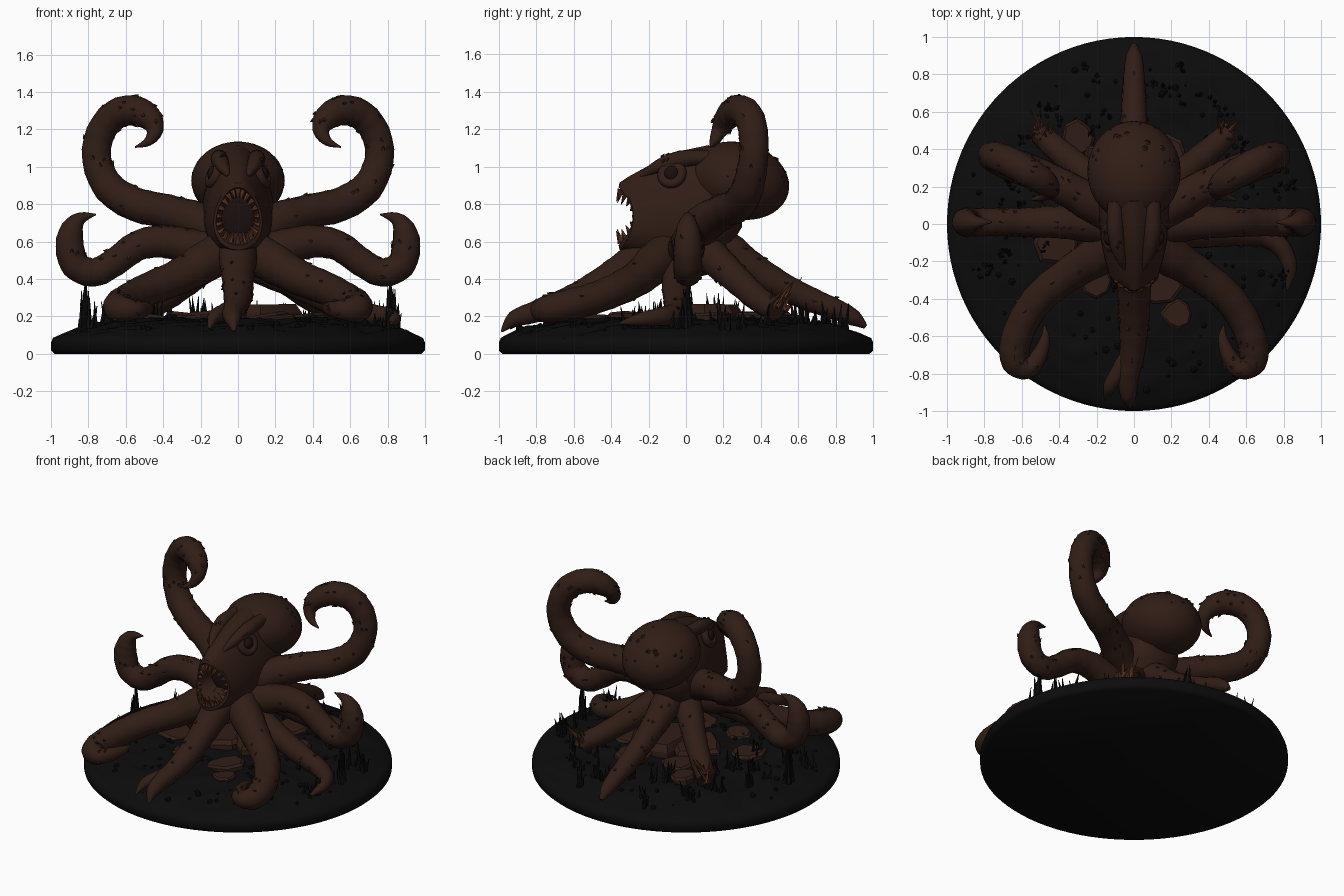
import bpy, bmesh, math, random
from mathutils import Vector, Matrix, noise

if "Cube" in bpy.data.objects:
    bpy.data.objects.remove(bpy.data.objects["Cube"])

random.seed(4)


def material(name, rgb):
    m = bpy.data.materials.new(name)
    m.diffuse_color = (*rgb, 1)
    m.use_nodes = True
    m.node_tree.nodes["Principled BSDF"].inputs["Base Color"].default_value = m.diffuse_color
    return m


SKIN = material("skin", (0.030, 0.0125, 0.008))
SOIL = material("soil", (0.004, 0.0036, 0.004))
BONE = material("bone", (0.11, 0.038, 0.016))
DARK = material("dark", (0.010, 0.005, 0.004))


def finish(bm, name, mat, angle=40):
    bmesh.ops.recalc_face_normals(bm, faces=bm.faces)
    me = bpy.data.meshes.new(name)
    bm.to_mesh(me)
    bm.free()
    ob = bpy.data.objects.new(name, me)
    bpy.context.collection.objects.link(ob)
    me.materials.append(mat)
    bpy.ops.object.select_all(action='DESELECT')
    ob.select_set(True)
    bpy.context.view_layer.objects.active = ob
    bpy.ops.object.shade_smooth_by_angle(angle=math.radians(angle))
    return ob


def loft(bm, rings):
    """Skin a list of point rings and close both ends."""
    vs = [[bm.verts.new(p) for p in r] for r in rings]
    n = len(vs[0])
    for a, b in zip(vs, vs[1:]):
        for i in range(n):
            bm.faces.new((a[i], a[(i + 1) % n], b[(i + 1) % n], b[i]))
    bm.faces.new(vs[0])
    bm.faces.new(vs[-1])


def smooth_path(pts, steps=6):
    """Catmull-Rom through (x, y, z, radius) points."""
    p = [Vector(q) for q in [pts[0]] + pts + [pts[-1]]]
    out = []
    for a, b, c, d in zip(p, p[1:], p[2:], p[3:]):
        for k in range(steps):
            t = k / steps
            out.append(0.5 * (2 * b + (c - a) * t + (2 * a - 5 * b + 4 * c - d) * t * t
                              + (3 * b - a - 3 * c + d) * t ** 3))
    return out + [p[-1]]


def cone(bm, base, direction, r, length, sides=5):
    d = Vector(direction).normalized()
    rot = d.to_track_quat('Z', 'Y').to_matrix().to_4x4()
    bmesh.ops.create_cone(bm, cap_ends=True, segments=sides, radius1=r, radius2=r * 0.1, depth=length,
                          matrix=Matrix.Translation(Vector(base) + d * length / 2) @ rot)


def ball(bm, loc, size, tilt=0):
    m = Matrix.Translation(loc) @ Matrix.Rotation(tilt, 4, 'X') @ Matrix.Diagonal((*size, 1))
    bmesh.ops.create_uvsphere(bm, u_segments=32, v_segments=20, radius=1, matrix=m)


def tentacle(name, pts, sx=1, bumps=26):
    path = smooth_path([(x * sx, y, z, r) for x, y, z, r in pts])
    bm, rings, n, side = bmesh.new(), [], 16, None
    for i, q in enumerate(path):
        t = (path[min(i + 1, len(path) - 1)] - path[max(i - 1, 0)]).to_3d().normalized()
        side = (t.orthogonal() if side is None else side - t * side.dot(t)).normalized()
        up = t.cross(side)
        r = max(q.w, 0.004) * (1 + 0.03 * (i % 4 == 0))
        rings.append([q.to_3d() + r * (math.cos(a) * side + math.sin(a) * up)
                      for a in [2 * math.pi * k / n for k in range(n)]])
    loft(bm, rings)
    # low warts scattered on the hide, swept toward the tip
    for _ in range(bumps):
        i = random.randrange(8, max(10, len(path) - 14))
        p, c = random.choice(rings[i]), path[i].to_3d()
        d = (p - c).normalized() + 1.3 * (path[i + 2] - path[i]).to_3d().normalized()
        cone(bm, c + (p - c) * 0.92, d, 0.013, 0.022)
    return finish(bm, name, SKIN)


def ground(x, y):
    r = math.hypot(x, y)
    z = 0.185 - 0.105 * max(0, (r - 0.35) / 0.65) ** 3
    bump = noise.noise((x * 5, y * 5, 1)) * 0.022 + noise.noise((x * 14, y * 14, 3)) * 0.014
    return z + bump * min(1, (1 - r) * 8)


# Base: round slab with a lumpy mound on top
bm = bmesh.new()
circle = [(math.cos(2 * math.pi * k / 96), math.sin(2 * math.pi * k / 96)) for k in range(96)]
rings = [[(c * r, s * r, z) for c, s in circle] for r, z in ((0.98, 0), (1.0, 0.018), (1.0, 0.06))]
for k in range(36):
    r = 0.985 * (1 - k / 36) + 0.004
    rings.append([(c * r, s * r, ground(c * r, s * r)) for c, s in circle])
loft(bm, rings)
finish(bm, "ground_base", SOIL, 60)

# Head: lofted from the back, over the lips and down into the throat
bm = bmesh.new()
sections = [(0.30, 0.80, 0.10, 0.12, 0), (0.24, 0.80, 0.17, 0.22, 0), (0.12, 0.80, 0.19, 0.315, 0),
            (0.0, 0.785, 0.18, 0.305, 0), (-0.10, 0.775, 0.172, 0.275, 0.01), (-0.18, 0.76, 0.155, 0.24, 0.03),
            (-0.25, 0.745, 0.135, 0.20, 0.06), (-0.28, 0.735, 0.128, 0.18, 0.075), (-0.285, 0.735, 0.115, 0.155, 0.075),
            (-0.26, 0.735, 0.10, 0.13, 0.06), (-0.18, 0.735, 0.09, 0.11, 0.02), (-0.08, 0.735, 0.05, 0.06, 0)]
rings = []
for y, cz, rx, rz, f in sections:
    ang = [2 * math.pi * k / 40 for k in range(40)]
    rings.append([(rx * math.cos(a) * (1 - 0.2 * math.sin(a)), y - f * math.sin(a) ** 2,
                   cz + rz * math.sin(a)) for a in ang])
loft(bm, rings)
finish(bm, "head", SKIN)

bm = bmesh.new()
ball(bm, (0, 0.28, 0.925), (0.25, 0.275, 0.205), math.radians(-14))
for _ in range(36):
    d = Vector((random.uniform(-1, 1), random.uniform(-0.8, 1), random.uniform(0.1, 1))).normalized()
    cone(bm, (d.x * 0.24, 0.28 + d.y * 0.255, 0.925 + d.z * 0.195), d, 0.018, 0.012)
finish(bm, "mantle", SKIN)

bm = bmesh.new()
ball(bm, (0, 0.03, 0.58), (0.18, 0.22, 0.17))
finish(bm, "body_underside", SKIN)

# Throat disc, eyes with lids, brows, teeth
bm = bmesh.new()
ball(bm, (0, -0.17, 0.735), (0.09, 0.02, 0.11))
finish(bm, "throat", DARK)
for sx, side in ((1, "right"), (-1, "left")):
    bm = bmesh.new()
    ball(bm, (0.128 * sx, -0.075, 0.96), (0.035, 0.042, 0.042))
    finish(bm, side + "_eye", DARK)
    bpy.ops.mesh.primitive_torus_add(location=(0.128 * sx, -0.075, 0.96), major_radius=0.054, minor_radius=0.026,
                                     rotation=(0, math.radians(68 * sx), math.radians(-15 * sx)),
                                     major_segments=24, minor_segments=10)
    lid = bpy.context.object
    lid.name = side + "_eyelid"
    lid.data.materials.append(SKIN)
    bpy.ops.object.shade_smooth()
    tentacle(side + "_brow", [(0.05, -0.24, 0.95, 0.01), (0.08, -0.15, 1.0, 0.035), (0.10, -0.03, 1.04, 0.045),
                              (0.10, 0.12, 1.05, 0.04)], sx, 4)
bm = bmesh.new()
for k in range(20):
    a = 2 * math.pi * k / 20
    s, c = math.sin(a), math.cos(a)
    length = 0.03 + 0.045 * abs(s) * random.uniform(0.6, 1.1)
    cone(bm, (0.108 * c * (1 - 0.2 * s), -0.275 - 0.075 * s * s, 0.735 + 0.145 * s), (-0.7 * c, -0.3, -0.9 * s),
         0.015, length, 6)
for k in range(5):
    cone(bm, (-0.08 + 0.04 * k, -0.31, 0.59 + 0.01 * abs(k - 2)), (0, -1, 0.9), 0.012, 0.05, 6)
finish(bm, "teeth", BONE)

# Mirrored tentacles: x, y, z, radius
raised = [(0.04, 0.03, 0.62, 0.11), (0.2, 0.1, 0.70, 0.105), (0.38, 0.2, 0.76, 0.092), (0.55, 0.28, 0.80, 0.09),
          (0.69, 0.33, 0.89, 0.085), (0.755, 0.36, 1.04, 0.078), (0.735, 0.36, 1.18, 0.078),
          (0.66, 0.33, 1.275, 0.08), (0.56, 0.275, 1.302, 0.08), (0.475, 0.22, 1.262, 0.068),
          (0.445, 0.18, 1.195, 0.045), (0.48, 0.15, 1.135, 0.025), (0.55, 0.13, 1.105, 0.004)]
middle = [(0.04, 0.0, 0.56, 0.11), (0.2, 0.0, 0.56, 0.10), (0.38, 0.01, 0.60, 0.088), (0.53, 0.01, 0.58, 0.08),
          (0.66, 0.01, 0.49, 0.075), (0.77, 0.01, 0.435, 0.075), (0.87, 0.01, 0.475, 0.076),
          (0.90, 0.01, 0.58, 0.075), (0.885, 0.01, 0.67, 0.06), (0.84, 0.01, 0.725, 0.033),
          (0.76, 0.01, 0.745, 0.004)]
front = [(0.03, -0.06, 0.57, 0.11), (0.16, -0.15, 0.50, 0.11), (0.32, -0.25, 0.41, 0.095), (0.48, -0.37, 0.345, 0.088),
         (0.58, -0.5, 0.295, 0.084), (0.635, -0.64, 0.26, 0.082), (0.63, -0.74, 0.24, 0.075),
         (0.56, -0.77, 0.235, 0.055), (0.505, -0.70, 0.24, 0.042), (0.475, -0.61, 0.245, 0.025),
         (0.48, -0.54, 0.25, 0.004)]
stump = [(0.03, 0.06, 0.58, 0.12), (0.14, 0.16, 0.50, 0.09), (0.28, 0.29, 0.38, 0.075), (0.40, 0.39, 0.29, 0.068),
         (0.50, 0.48, 0.235, 0.06)]
for sx, side in ((1, "right"), (-1, "left")):
    tentacle(side + "_raised_tentacle", raised, sx, 45)
    tentacle(side + "_middle_tentacle", middle, sx)
    tentacle(side + "_front_tentacle", front, sx)
    tentacle(side + "_torn_tentacle", stump, sx, 8)
    # splintered end of the torn limb
    bm = bmesh.new()
    for _ in range(11):
        b = (sx * random.uniform(0.45, 0.53), random.uniform(0.43, 0.53), random.uniform(0.22, 0.28))
        d = (sx * random.uniform(-0.3, 0.5), random.uniform(-0.1, 0.7), random.uniform(0.4, 1))
        cone(bm, b, d, 0.014, random.uniform(0.06, 0.17))
    finish(bm, side + "_splinters", BONE)

# Single tentacles
tentacle("front_tentacle", [(0, -0.06, 0.56, 0.12), (0, -0.22, 0.52, 0.105), (0, -0.38, 0.42, 0.088),
                            (0, -0.55, 0.32, 0.078), (-0.01, -0.70, 0.26, 0.066), (-0.03, -0.82, 0.22, 0.056),
                            (-0.03, -0.92, 0.185, 0.042), (-0.02, -0.985, 0.12, 0.006)])
tentacle("front_claw", [(-0.03, -0.70, 0.245, 0.045), (-0.08, -0.79, 0.22, 0.045), (-0.13, -0.87, 0.195, 0.034),
                        (-0.155, -0.94, 0.135, 0.005)], 1, 0)
tentacle("rear_tentacle", [(0, 0.05, 0.60, 0.13), (0, 0.2, 0.56, 0.105), (0, 0.35, 0.46, 0.085), (0, 0.52, 0.36, 0.072),
                           (0, 0.68, 0.285, 0.064), (0, 0.82, 0.23, 0.054), (0, 0.90, 0.19, 0.042),
                           (0, 0.96, 0.145, 0.012)])
tentacle("low_side_tentacle", [(0.05, -0.02, 0.5, 0.1), (0.3, -0.05, 0.38, 0.08), (0.5, -0.05, 0.28, 0.07),
                               (0.68, -0.06, 0.215, 0.06), (0.79, -0.13, 0.20, 0.05), (0.835, -0.24, 0.185, 0.036),
                               (0.82, -0.35, 0.165, 0.008)], 1, 10)

# Cracked rock slabs under the body
bm = bmesh.new()
for x, y, r, h in ((0.24, -0.48, 0.09, 0.02), (0.12, -0.33, 0.13, 0.025), (-0.1, 0.02, 0.2, 0.05), (0.12, 0.1, 0.2, 0.09),
                   (-0.3, 0.46, 0.09, 0.03), (-0.40, -0.1, 0.12, 0.03), (0.35, 0.15, 0.12, 0.03), (0.17, 0.36, 0.12, 0.03),
                   (-0.2, -0.3, 0.11, 0.03), (-0.16, 0.32, 0.13, 0.03)):
    rim = [(2 * math.pi * k / 8, r * random.uniform(0.7, 1.2)) for k in range(8)]
    z, tilt = ground(x, y), random.uniform(-0.15, 0.15)
    loft(bm, [[(x + q * f * math.cos(a), y + q * f * math.sin(a), z + dz + tilt * q * math.cos(a)) for a, q in rim]
              for f, dz in ((1, -0.04), (1, h * 0.5), (0.85, h))])
finish(bm, "rock_slabs", SKIN, 20)

# Grass spikes in clumps, a post of stalks on either side, and pebbles
bm = bmesh.new()
for _ in range(55):
    a, r = random.uniform(-0.4, math.pi + 0.4), random.uniform(0.5, 0.88)
    for _ in range(3):
        x, y = r * math.cos(a) + random.uniform(-0.03, 0.03), r * math.sin(a) + random.uniform(-0.03, 0.03)
        d = (random.uniform(-0.25, 0.25), random.uniform(-0.25, 0.25), 1)
        cone(bm, (x, y, ground(x, y) - 0.01), d, 0.015, random.uniform(0.04, 0.15), 4)
for sx in (1, -1):
    cone(bm, (sx * 0.815, 0.01, 0.10), (0, 0, 1), 0.032, 0.3, 8)
    for _ in range(7):
        x, y = sx * random.uniform(0.79, 0.84), random.uniform(-0.03, 0.04)
        cone(bm, (x, y, 0.11), (0, random.uniform(-0.1, 0.1), 1), 0.018, random.uniform(0.15, 0.26), 5)
for _ in range(160):
    a, r = random.uniform(0, 2 * math.pi), random.uniform(0.3, 0.9)
    x, y, s = r * math.cos(a), r * math.sin(a), random.uniform(0.008, 0.022)
    bmesh.ops.create_icosphere(bm, subdivisions=1, radius=s, matrix=Matrix.Translation((x, y, ground(x, y))))
finish(bm, "grass_and_pebbles", SOIL, 20)
